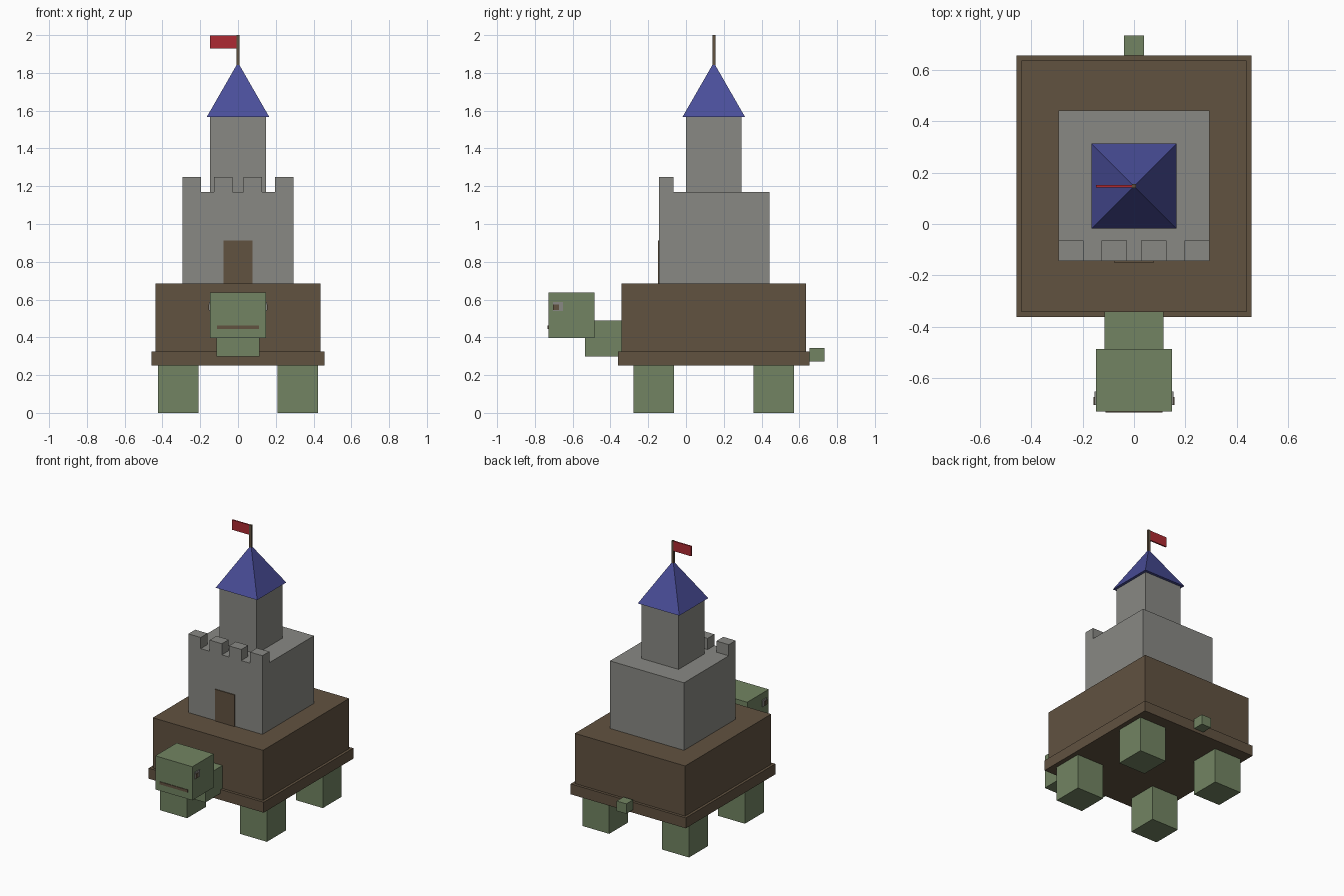
import bpy
from math import pi, sqrt

cube = bpy.data.objects.get("Cube")
if cube:
    bpy.data.objects.remove(cube, do_unlink=True)


def material(name, r, g, b):
    """Flat colour from sRGB bytes, stored as linear values."""
    def linear(c):
        c /= 255
        return c / 12.92 if c <= 0.04045 else ((c + 0.055) / 1.055) ** 2.4
    colour = (linear(r), linear(g), linear(b), 1)
    mat = bpy.data.materials.new(name)
    mat.use_nodes = True
    mat.diffuse_color = colour
    mat.node_tree.nodes["Principled BSDF"].inputs["Base Color"].default_value = colour
    return mat


GREEN = material("skin green", 114, 132, 98)
BROWN = material("shell brown", 97, 82, 64)
STONE = material("stone grey", 137, 137, 132)
BLUE = material("roof blue", 74, 78, 154)
RED = material("flag red", 174, 42, 50)


def box(name, mat, x, y, z):
    """Box spanning the given (low, high) ranges."""
    spans = (x, y, z)
    bpy.ops.mesh.primitive_cube_add(size=1, location=[(a + b) / 2 for a, b in spans])
    obj = bpy.context.object
    obj.name = name
    obj.scale = [b - a for a, b in spans]
    bpy.ops.object.transform_apply(location=False, rotation=False, scale=True)
    obj.data.materials.append(mat)
    return obj


def wide(half, centre=0):
    return (centre - half, centre + half)


MID = 0.147  # depth of the shell and tower centre
SIDES = (("left", 1), ("right", -1))

# Shell
box("shell_rim", BROWN, wide(0.457), wide(0.508, MID), (0.25, 0.325))
box("shell", BROWN, wide(0.438), wide(0.488, MID), (0.325, 0.685))

# Legs
for side, s in SIDES:
    for end, d in (("front", -1), ("back", 1)):
        box(f"{end}_{side}_leg", GREEN, wide(0.107, s * 0.317),
            wide(0.107, MID + d * 0.317), (0, 0.25))

# Tail, neck and head
box("tail", GREEN, wide(0.038), (0.655, 0.732), (0.272, 0.343))
box("neck", GREEN, wide(0.115), (-0.535, -0.34), (0.298, 0.49))
box("head", GREEN, wide(0.147), (-0.728, -0.485), (0.396, 0.637))
box("mouth", BROWN, wide(0.111), (-0.732, -0.728), (0.444, 0.463))
for side, s in SIDES:
    box(f"{side}_eye", STONE, wide(0.003, s * 0.15), (-0.703, -0.65), (0.54, 0.588))
    box(f"{side}_pupil", BROWN, wide(0.002, s * 0.155), (-0.703, -0.672), (0.545, 0.575))

# Castle keep with door and front battlements
box("keep", STONE, wide(0.294), (-0.143, 0.442), (0.685, 1.17))
box("door", BROWN, wide(0.078), (-0.149, -0.143), (0.685, 0.912))
for side, s in SIDES:
    for part, x in (("outer", 0.245), ("inner", 0.077)):
        box(f"{side}_{part}_battlement", STONE, wide(0.049, s * x),
            (-0.143, -0.065), (1.17, 1.25))

# Tower and pyramid roof
box("tower", STONE, wide(0.147), wide(0.147, MID), (1.17, 1.567))
bpy.ops.mesh.primitive_cone_add(vertices=4, radius1=0.165 * sqrt(2), radius2=0, depth=0.287,
                                location=(0, MID, 1.711), rotation=(0, 0, pi / 4))
roof = bpy.context.object
roof.name = "roof"
roof.data.materials.append(BLUE)

# Flag
box("flag_pole", BROWN, wide(0.008), wide(0.008, MID), (1.84, 2))
box("flag", RED, (-0.147, -0.008), wide(0.005, MID), (1.928, 1.999))
